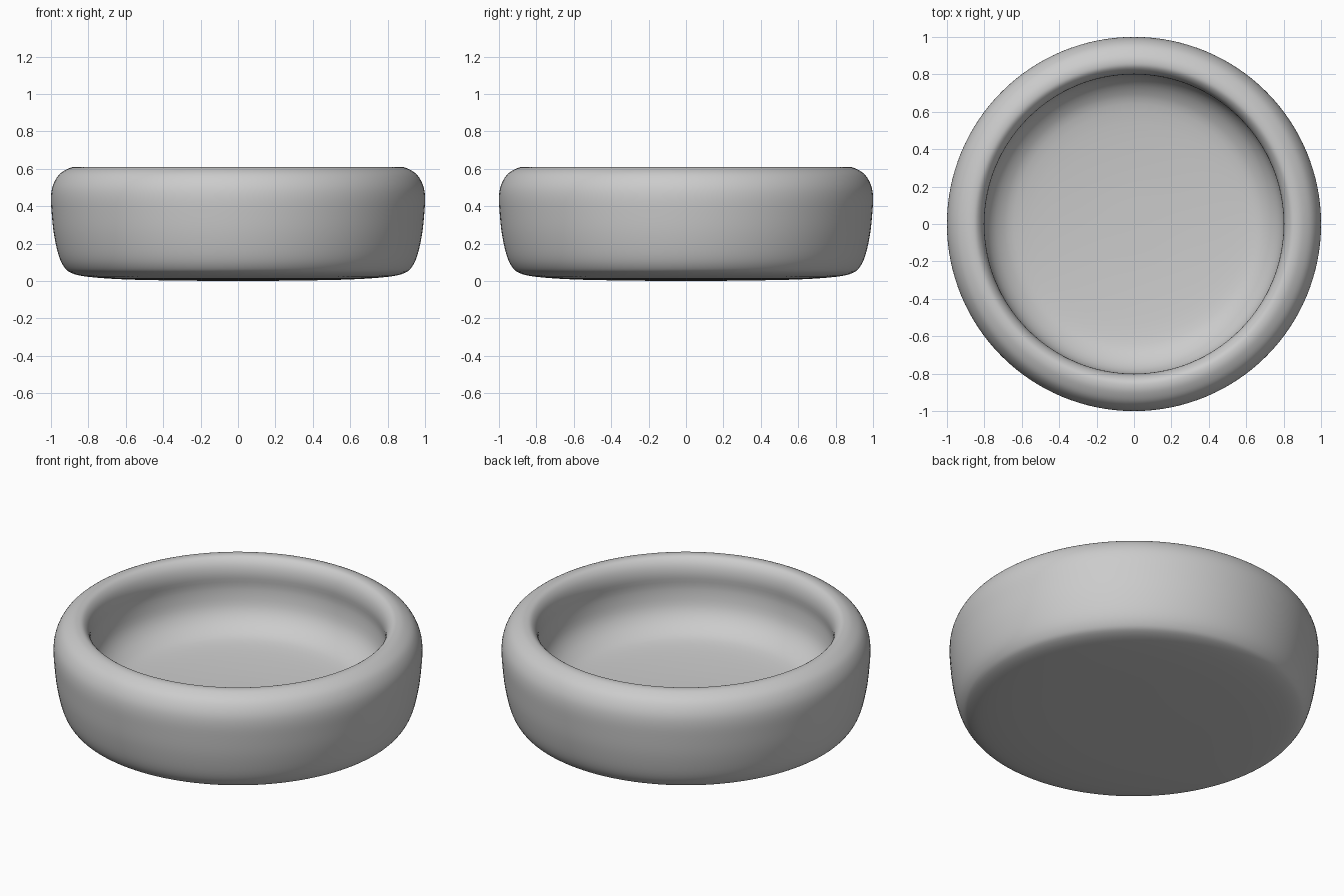
import bpy, bmesh, math
from mathutils import Vector

cube = bpy.data.objects.get("Cube")
if cube:
    bpy.data.objects.remove(cube, do_unlink=True)

SEGMENTS = 128
STEPS = 4

# Half section (radius, height): underside, outer wall, rim, inner wall, floor
PROFILE = [(0, 0), (0.3, 0.002), (0.6, 0.008), (0.8, 0.022), (0.89, 0.042),
           (0.93, 0.075), (0.96, 0.14), (0.984, 0.25), (0.996, 0.36),
           (1, 0.45), (0.988, 0.515), (0.955, 0.57), (0.905, 0.602),
           (0.865, 0.61), (0.835, 0.6), (0.81, 0.565), (0.8, 0.51),
           (0.807, 0.42), (0.785, 0.31), (0.715, 0.23), (0.6, 0.188),
           (0.3, 0.165), (0, 0.16)]


def smooth_curve(points, steps):
    """Catmull-Rom curve through the points, mirrored at the axis ends."""
    pts = [Vector(p) for p in points]
    pts = [Vector((-pts[1].x, pts[1].y))] + pts + [Vector((-pts[-2].x, pts[-2].y))]
    out = []
    for a, b, c, d in zip(pts, pts[1:], pts[2:], pts[3:]):
        for i in range(steps):
            t = i / steps
            out.append(0.5 * (2 * b + (c - a) * t + (2 * a - 5 * b + 4 * c - d) * t ** 2
                              + (3 * b - a - 3 * c + d) * t ** 3))
    out.append(pts[-2])
    return out


# Turned dish body
bm = bmesh.new()
verts = [bm.verts.new((p.x, 0, p.y)) for p in smooth_curve(PROFILE, STEPS)]
edges = [bm.edges.new(pair) for pair in zip(verts, verts[1:])]
bmesh.ops.spin(bm, geom=verts + edges, cent=(0, 0, 0), axis=(0, 0, 1),
               angle=math.tau, steps=SEGMENTS, use_merge=True)
bmesh.ops.remove_doubles(bm, verts=bm.verts, dist=0.0005)
bmesh.ops.recalc_face_normals(bm, faces=bm.faces)
for face in bm.faces:
    face.smooth = True

mesh = bpy.data.meshes.new("round_dish")
bm.to_mesh(mesh)
bm.free()
dish = bpy.data.objects.new("round_dish", mesh)
bpy.context.collection.objects.link(dish)

# Plain grey finish
grey = bpy.data.materials.new("light_grey")
grey.use_nodes = True
colour = (0.6, 0.6, 0.6, 1)
grey.diffuse_color = colour
grey.node_tree.nodes["Principled BSDF"].inputs["Base Color"].default_value = colour
mesh.materials.append(grey)
